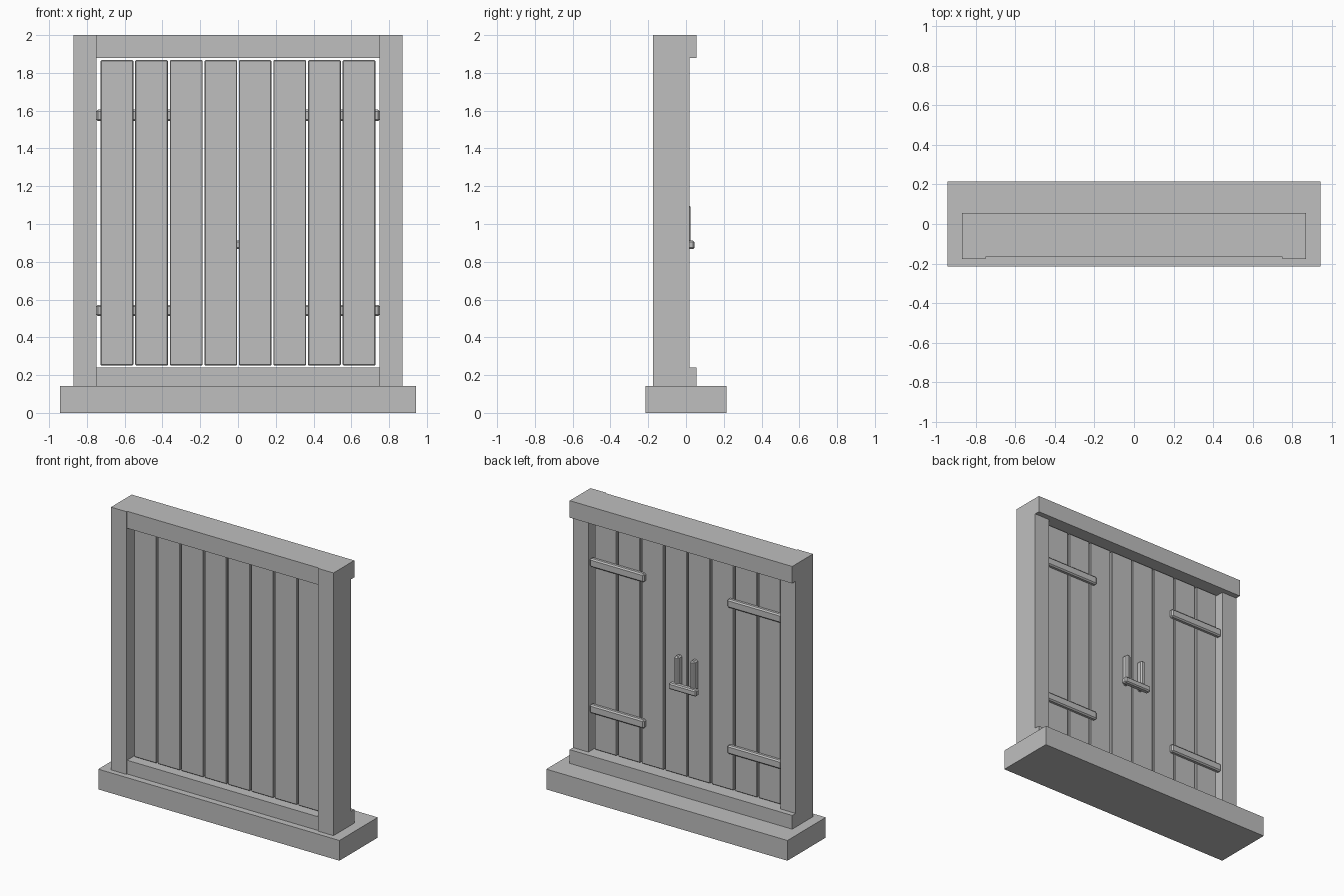
import bpy
import bmesh

cube = bpy.data.objects.get("Cube")
if cube:
    bpy.data.objects.remove(cube, do_unlink=True)

grey = bpy.data.materials.new("plain_grey")
grey.use_nodes = True
COLOUR = (0.52, 0.52, 0.52, 1.0)
grey.diffuse_color = COLOUR
grey.node_tree.nodes["Principled BSDF"].inputs["Base Color"].default_value = COLOUR


def prism(name, outline, z0, z1, bevel=0.0):
    """Extrude an outline in the ground plane from z0 up to z1."""
    bm = bmesh.new()
    face = bm.faces.new([bm.verts.new((x, y, z0)) for x, y in outline])
    top = bmesh.ops.extrude_face_region(bm, geom=[face])["geom"]
    verts = [v for v in top if isinstance(v, bmesh.types.BMVert)]
    bmesh.ops.translate(bm, verts=verts, vec=(0, 0, z1 - z0))
    bmesh.ops.recalc_face_normals(bm, faces=bm.faces[:])
    mesh = bpy.data.meshes.new(name)
    bm.to_mesh(mesh)
    bm.free()
    mesh.materials.append(grey)
    obj = bpy.data.objects.new(name, mesh)
    bpy.context.collection.objects.link(obj)
    if bevel:
        mod = obj.modifiers.new("chamfer", "BEVEL")
        mod.width = bevel
        mod.segments = 1
    return obj


def box(name, x, y, z, bevel=0.0):
    (x0, x1), (y0, y1) = sorted(x), y
    return prism(name, [(x0, y0), (x1, y0), (x1, y1), (x0, y1)], *z, bevel)


OUTER, INNER = 0.87, 0.75          # half widths of frame and opening
POST_FRONT, POST_BACK = -0.176, 0.018
BOARD_FRONT, BOARD_BACK = -0.12, -0.018

# Base slab
box("base_slab", (-0.943, 0.943), (-0.214, 0.214), (0, 0.143))

# Top and bottom rails: set between the posts, lapping over them at the back
half = [(INNER, -0.168), (INNER, POST_BACK), (OUTER, POST_BACK), (OUTER, 0.056)]
rail = half + [(-x, y) for x, y in reversed(half)]
prism("lintel", rail, 1.88, 2.0)
prism("sill_rail", rail, 0.143, 0.24)

for label, side in (("left", 1), ("right", -1)):
    # Side posts
    box(f"{label}_post", (side * INNER, side * OUTER),
        (POST_FRONT, POST_BACK), (0.143, 2.0))

    # Four boards to each door
    pitch = 0.1835
    for i in range(4):
        start = 0.004 + i * pitch
        box(f"{label}_door_board_{i + 1}", (side * start, side * (start + 0.173)),
            (BOARD_FRONT, BOARD_BACK), (0.251, 1.867), 0.004)

    # Hinge straps on the back
    for level, z in (("lower", 0.512), ("upper", 1.545)):
        box(f"{label}_{level}_hinge_strap", (side * 0.325, side * INNER),
            (BOARD_BACK - 0.01, 0.008), (z, z + 0.06), 0.009)

    # Upright latch handles
    box(f"{label}_handle", (side * 0.044, side * 0.08),
        (BOARD_BACK - 0.01, 0.024), (0.88, 1.1), 0.01)

# Latch bar across both doors
box("latch_bar", (-0.108, 0.108), (0.004, 0.045), (0.867, 0.912), 0.008)
